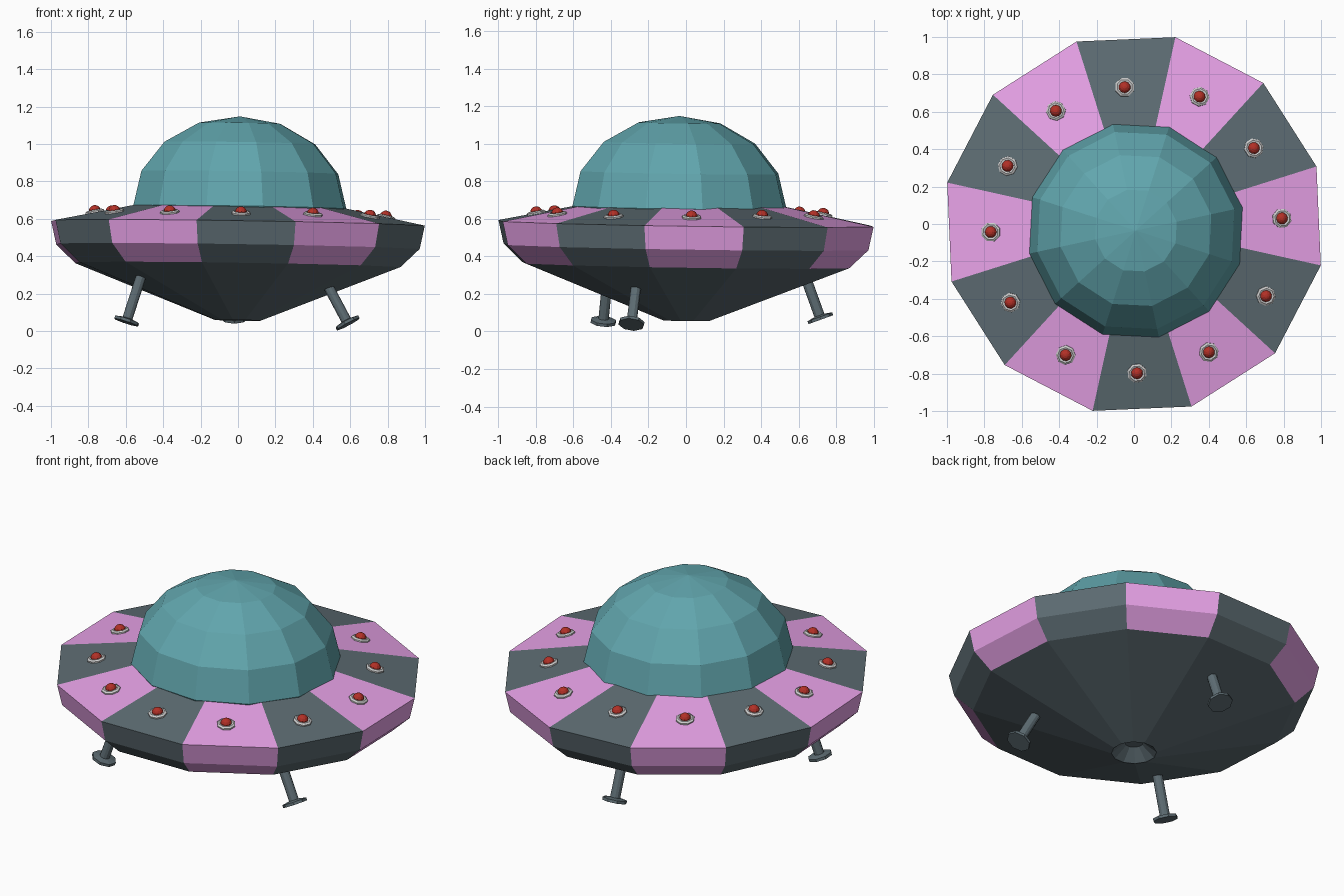
import bpy, bmesh
from math import sin, cos, radians, pi
from mathutils import Vector

if "Cube" in bpy.data.objects:
    bpy.data.objects.remove(bpy.data.objects["Cube"])


def material(name, rgb):
    m = bpy.data.materials.new(name)
    m.diffuse_color = (*rgb, 1)
    m.use_nodes = True
    m.node_tree.nodes["Principled BSDF"].inputs["Base Color"].default_value = m.diffuse_color
    return m


SLATE = material("slate", (0.11, 0.15, 0.17))
PINK = material("pink", (0.80, 0.36, 0.80))
TEAL = material("teal", (0.12, 0.38, 0.42))
RED = material("red", (0.45, 0.03, 0.02))


def tilt(x, y, z):
    # the saucer leans slightly down towards +x and +y
    return Vector((x, y, z - 0.015 * x - 0.015 * y))


def finish(name, bm, mats):
    bmesh.ops.recalc_face_normals(bm, faces=bm.faces)
    mesh = bpy.data.meshes.new(name)
    bm.to_mesh(mesh)
    bm.free()
    for m in mats:
        mesh.materials.append(m)
    ob = bpy.data.objects.new(name, mesh)
    bpy.context.collection.objects.link(ob)
    return ob


def lathe(name, profile, n, start, mats, centre=(0, 0), pink_rows=(), shape=tilt):
    """Spin (radius, z) points; a zero radius closes with a single point."""
    bm = bmesh.new()
    rings = []
    for r, z in profile:
        count = n if r else 1
        rings.append([bm.verts.new(shape(centre[0] + r * cos(start + 2 * pi * i / n),
                                         centre[1] + r * sin(start + 2 * pi * i / n), z))
                      for i in range(count)])
    for row, (a, b) in enumerate(zip(rings, rings[1:])):
        for i in range(n):
            corners = [a[i % len(a)], a[(i + 1) % len(a)], b[(i + 1) % len(b)], b[i % len(b)]]
            face = bm.faces.new(list(dict.fromkeys(corners)))
            face.material_index = 1 if row in pink_rows and i % 2 else 0
    return finish(name, bm, mats)


def place(ob, at, axis):
    ob.location = at
    ob.rotation_euler = Vector(axis).to_track_quat('Z', 'Y').to_euler()


# Saucer hull with alternating panels and a small recess underneath
RIM_R, RIM_Z, SLOPE = 1.023, 0.575, 0.2
lathe("saucer_hull",
      [(0, 0.68), (0.5, RIM_Z + SLOPE * (RIM_R - 0.5)), (RIM_R, RIM_Z), (0.995, 0.45),
       (0.89, 0.352), (0.125, 0.057), (0.05, 0.12), (0, 0.12)],
      12, radians(17.5), [SLATE, PINK], pink_rows=(1, 2, 3))
hull = bpy.data.objects["saucer_hull"]
# panel centred on 2.5 degrees must be pink
assert hull.data.polygons[12 + 11].material_index == 1

# Glass dome: faceted half sphere
lathe("dome",
      [(0.583 * sin(radians(a)), 0.66 + 0.487 * cos(radians(a))) for a in (0, 22.5, 45, 67.5, 90)]
      + [(0.57, 0.63)],
      12, radians(12.2), [TEAL], centre=(0.01, -0.035))

# Rim lights: washer and red bulb, lying on the sloped panels
LIGHTS = [(-.05, .73), (.35, .68), (.64, .405), (.79, .03), (.705, -.385), (.40, -.685),
          (.016, -.797), (-.365, -.70), (-.66, -.42), (-.765, -.043), (-.675, .31), (-.417, .604)]
for k, (x, y) in enumerate(LIGHTS):
    r = Vector((x, y)).length
    at = tilt(x, y, RIM_Z + SLOPE * (RIM_R - r / cos(pi / 12)))
    axis = (SLOPE * x / r + 0.015, SLOPE * y / r + 0.015, 1)
    washer = lathe(f"light_washer_{k + 1}",
                   [(0.053, -0.01), (0.053, 0.008), (0.042, 0.015), (0.03, 0.012), (0.03, -0.01)],
                   8, pi / 8, [], shape=lambda *p: Vector(p))
    place(washer, at, axis)
    bm = bmesh.new()
    bmesh.ops.create_uvsphere(bm, u_segments=10, v_segments=8, radius=0.033)
    place(finish(f"light_bulb_{k + 1}", bm, [RED]), at + Vector((0, 0, 0.007)), axis)

# Landing legs: foot centre and upward direction
LEGS = {"left": ((-.595, -.44, .055), (.065, .02, .2)),
        "right": ((.585, -.29, .045), (-.085, .02, .16)),
        "back": ((-.02, .715, .072), (0, -.065, .18))}
for side, (foot, up) in LEGS.items():
    pad = lathe(f"{side}_foot", [(0, -0.01), (0.07, -0.01), (0.07, 0.006), (0.03, 0.014), (0, 0.014)],
                8, 0, [SLATE], shape=lambda *p: Vector(p))
    place(pad, foot, up)
    leg = lathe(f"{side}_leg", [(0, 0), (0.028, 0), (0.028, 0.28), (0, 0.28)],
                12, 0, [SLATE], shape=lambda *p: Vector(p))
    place(leg, foot, up)
